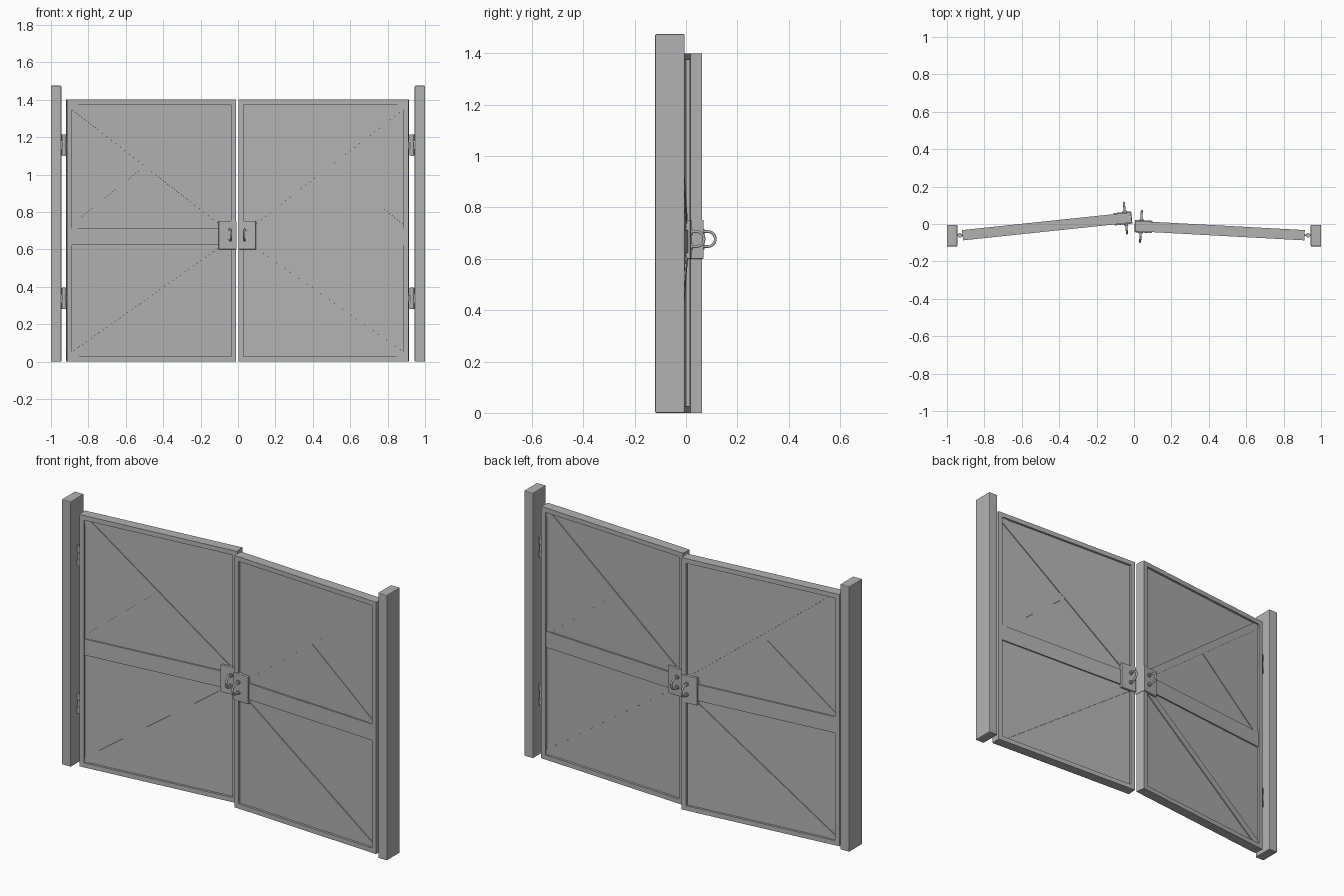
import bpy, bmesh, math
from mathutils import Matrix, Vector

if "Cube" in bpy.data.objects:
    bpy.data.objects.remove(bpy.data.objects["Cube"])

grey = bpy.data.materials.new("grey_metal")
grey.diffuse_color = (0.45, 0.45, 0.45, 1)
grey.use_nodes = True
grey.node_tree.nodes["Principled BSDF"].inputs["Base Color"].default_value = grey.diffuse_color

LEN, H = 0.908, 1.40      # leaf length and height
FR, HALF = 0.026, 0.0275  # frame width and half thickness
IDENT = Matrix.Identity(4)


def finish(name, bm, mat=IDENT, smooth=False):
    bm.transform(mat)
    bmesh.ops.recalc_face_normals(bm, faces=bm.faces)
    for f in bm.faces:
        f.smooth = smooth
    me = bpy.data.meshes.new(name)
    bm.to_mesh(me)
    bm.free()
    me.materials.append(grey)
    ob = bpy.data.objects.new(name, me)
    bpy.context.collection.objects.link(ob)
    if smooth:
        bpy.context.view_layer.objects.active = ob
        ob.select_set(True)
        bpy.ops.object.shade_smooth_by_angle(angle=math.radians(40))
        ob.select_set(False)
    return ob


def add_box(bm, lo, hi, mat=IDENT):
    lo, hi = Vector(lo), Vector(hi)
    m = mat @ Matrix.Translation((lo + hi) / 2) @ Matrix.Diagonal((*(hi - lo), 1))
    bmesh.ops.create_cube(bm, size=1, matrix=m)


def box(name, lo, hi, mat=IDENT, bevel=0):
    bm = bmesh.new()
    add_box(bm, lo, hi)
    if bevel:
        bmesh.ops.bevel(bm, geom=bm.edges[:], offset=bevel, segments=2,
                        profile=0.5, affect='EDGES')
    return finish(name, bm, mat)


def brace(name, a, b, width, half, mat):
    """Flat bar between two points (x, z) on the leaf."""
    dx, dz = b[0] - a[0], b[1] - a[1]
    place = Matrix.Translation((a[0], 0, a[1])) @ Matrix.Rotation(-math.atan2(dz, dx), 4, 'Y')
    return box(name, (0, -half, -width / 2), (math.hypot(dx, dz), half, width / 2), mat @ place)


def add_cyl(bm, centre, r, depth, rot=IDENT, seg=20):
    bmesh.ops.create_cone(bm, cap_ends=True, segments=seg, radius1=r, radius2=r, depth=depth,
                          matrix=Matrix.Translation(centre) @ rot)


def add_tube(bm, pts, r, seg=10):
    """Round bar following a path in the yz plane."""
    rings = []
    for i, p in enumerate(pts):
        t = (pts[min(i + 1, len(pts) - 1)] - pts[max(i - 1, 0)]).normalized()
        side, up = Vector((1, 0, 0)), t.cross(Vector((1, 0, 0)))
        rings.append([bm.verts.new(p + r * (math.cos(a) * side + math.sin(a) * up))
                      for a in (2 * math.pi * k / seg for k in range(seg))])
    for a, b in zip(rings, rings[1:]):
        for k in range(seg):
            j = (k + 1) % seg
            bm.faces.new((a[k], a[j], b[j], b[k]))


def build_leaf(side, mat):
    # Perimeter frame with an open centre
    bm = bmesh.new()
    loops = []
    for y in (-HALF, HALF):
        for d in (0, FR):
            loops.append([bm.verts.new((x, y, z)) for x, z in
                          ((d, d), (LEN - d, d), (LEN - d, H - d), (d, H - d))])
    fo, fi, bo, bi = loops
    for p, q in ((fo, fi), (bo, bi), (fo, bo), (fi, bi)):
        for k in range(4):
            j = (k + 1) % 4
            bm.faces.new((p[k], p[j], q[j], q[k]))
    finish(side + "_frame", bm, mat)

    # Infill panel, middle rail and braces
    e = FR * 0.5
    box(side + "_panel", (e, -0.015, e), (LEN - e, 0.015, H - e), mat)
    box(side + "_middle_rail", (e, -0.023, 0.622), (LEN - e, 0.023, 0.712), mat)
    brace(side + "_upper_brace", (0.02, 1.378), (0.87, 0.72), 0.04, 0.020, mat)
    brace(side + "_lower_brace", (0.02, 0.022), (0.87, 0.62), 0.04, 0.020, mat)
    brace(side + "_short_brace", (0.015, 0.70), (0.44, 1.04), 0.035, 0.0185, mat)

    # Lock box wrapped around the free end
    box(side + "_lock_box", (LEN - 0.092, -0.033, 0.60), (LEN + 0.002, 0.033, 0.752), mat, 0.002)

    # Pull handles on both faces, with round collars
    hx, hz, r = LEN - 0.032, 0.677, 0.029
    turn = Matrix.Rotation(math.pi / 2, 4, 'X')
    for s, label in ((-1, "front"), (1, "back")):
        bm = bmesh.new()
        pts = [Vector((hx, s * 0.030, hz - r))]
        for k in range(17):
            a = -math.pi / 2 + math.pi * k / 16
            pts.append(Vector((hx, s * (0.054 + r * math.cos(a)), hz + r * math.sin(a))))
        pts.append(Vector((hx, s * 0.030, hz + r)))
        add_tube(bm, pts, 0.0055)
        for dz in (-r, r):
            add_cyl(bm, (hx, s * 0.035, hz + dz), 0.011, 0.010, turn)
        finish(f"{side}_{label}_handle", bm, mat, True)


leaves = {
    "left": Matrix.Translation((-0.917, -0.06, 0)) @ Matrix.Rotation(math.radians(6), 4, 'Z'),
    "right": Matrix.Translation((0.912, -0.06, 0)) @ Matrix.Diagonal((-1, 1, 1, 1))
             @ Matrix.Rotation(math.radians(3.1), 4, 'Z'),
}

for side, mat in leaves.items():
    build_leaf(side, mat)
    s = -1 if side == "left" else 1
    # Gate post
    xs = sorted((s * 0.945, s * 1.0))
    box(side + "_post", (xs[0], -0.12, 0), (xs[1], -0.005, 1.475), bevel=0.004)
    # Hinges: knuckles on a pin, with alternating leaves to post and gate
    for z0, label in ((0.28, "lower"), (1.10, "upper")):
        bm = bmesh.new()
        add_cyl(bm, (s * 0.93, -0.06, z0 + 0.0575), 0.008, 0.115)
        for k in range(3):
            zc = z0 + 0.019 + k * 0.0385
            add_cyl(bm, (s * 0.93, -0.06, zc), 0.012, 0.035)
            xs = sorted((s * 0.93, s * (0.908 if k == 1 else 0.947)))
            add_box(bm, (xs[0], -0.065, zc - 0.0175), (xs[1], -0.055, zc + 0.0175))
        finish(f"{side}_{label}_hinge", bm, smooth=True)
